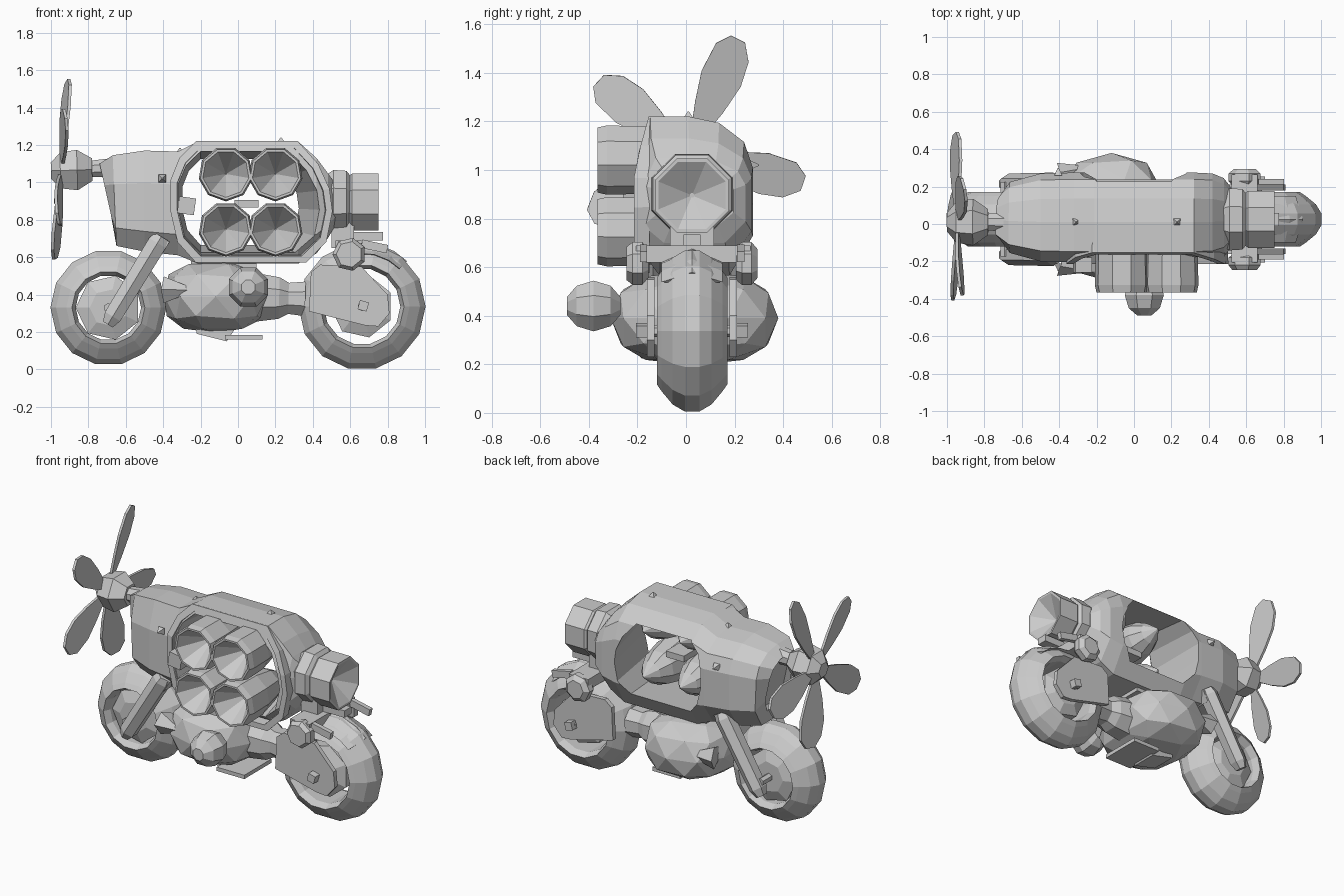
import bpy, bmesh, math
from math import sin, cos, pi, radians
from mathutils import Vector, Matrix

if "Cube" in bpy.data.objects:
    bpy.data.objects.remove(bpy.data.objects["Cube"], do_unlink=True)

grey = bpy.data.materials.new("plain grey")
grey.use_nodes = True
grey.diffuse_color = (0.6, 0.6, 0.6, 1)
grey.node_tree.nodes["Principled BSDF"].inputs["Base Color"].default_value = (0.6, 0.6, 0.6, 1)
MID = 0.025  # side to side middle of the machine


def finish(name, bm):
    bmesh.ops.recalc_face_normals(bm, faces=bm.faces)
    me = bpy.data.meshes.new(name)
    bm.to_mesh(me)
    bm.free()
    me.materials.append(grey)
    ob = bpy.data.objects.new(name, me)
    bpy.context.collection.objects.link(ob)
    return ob


def loft(name, rings, closed=False, inset=0):
    """Skin a list of equal-length rings of points."""
    bm = bmesh.new()
    vs = [[bm.verts.new(p) for p in r] for r in rings]
    n = len(vs[0])
    pairs = list(zip(vs, vs[1:])) + ([(vs[-1], vs[0])] if closed else [])
    for a, b in pairs:
        for i in range(n):
            j = (i + 1) % n
            bm.faces.new((a[i], a[j], b[j], b[i]))
    if not closed:
        first = bm.faces.new(vs[0])
        bm.faces.new(vs[-1])
        if inset:
            bmesh.ops.recalc_face_normals(bm, faces=bm.faces)
            bmesh.ops.inset_individual(bm, faces=[first], thickness=inset, depth=-inset)
    return finish(name, bm)


def spin(name, profile, origin, axis, sides=8, turn=0.5):
    """Turned part: profile of (distance along axis, radius)."""
    q = Vector((0, 0, 1)).rotation_difference(Vector(axis).normalized())
    rings = []
    for d, r in profile:
        ang = [(i + turn) * 2 * pi / sides for i in range(sides)]
        rings.append([Vector(origin) + q @ Vector((r * cos(a), r * sin(a), d)) for a in ang])
    return loft(name, rings)


def box(name, lo, hi, tilt=0):
    bm = bmesh.new()
    bmesh.ops.create_cube(bm, size=1)
    lo, hi = Vector(lo), Vector(hi)
    bm.transform(Matrix.Translation((lo + hi) / 2) @ Matrix.Rotation(radians(tilt), 4, 'Y')
                 @ Matrix.Diagonal((*(hi - lo), 1)))
    return finish(name, bm)


def slab(name, outline, y0, y1):
    return loft(name, [[(x, y, z) for x, z in outline] for y in (y0, y1)])


def blob(name, centre, size, fullness):
    """Faceted ball; fullness below 1 makes it boxier."""
    bm = bmesh.new()
    bmesh.ops.create_icosphere(bm, subdivisions=2, radius=1)
    for v in bm.verts:
        v.co = [math.copysign(abs(c) ** fullness, c) for c in v.co]
    bm.transform(Matrix.Translation(centre) @ Matrix.Diagonal((*size, 1)))
    return finish(name, bm)


def both(fn, name):
    """Make a part on the right (-1) and left (1) sides."""
    for side, word in ((-1, "right"), (1, "left")):
        fn(word + "_" + name, side)


# Fuselage: bottom x, top x, bottom z, top z, half width
section = [(-.76, 1), (-.1, 1), (.42, .96), (.85, .84), (1, .68), (1, .25),
           (.6, 0), (-.6, 0), (-1, .2), (-1, .68)]
stations = [(-.66, -.74, .74, 1.1, .12), (-.65, -.67, .66, 1.145, .19), (-.5, -.5, .63, 1.17, .235),
            (-.32, -.32, .61, 1.165, .24), (-.21, -.21, .565, 1.22, .24), (.32, .32, .565, 1.22, .24),
            (.42, .42, .62, 1.13, .235), (.48, .48, .7, 1.05, .21), (.52, .52, .77, .99, .16)]
rings = [[(xb + (xt - xb) * v, MID + .01 + u * w, zb + (zt - zb) * v) for u, v in section]
         for xb, xt, zb, zt, w in stations]
body = loft("fuselage", rings, inset=.025)

# Engine bay: opening through the fuselage, narrower on the left side
mouth = [(-.2, 1.19), (.3, 1.19), (.4, 1.08), (.455, .96), (.47, .85), (.44, .7), (.34, .6),
         (-.2, .6), (-.29, .7), (-.325, .85), (-.325, 1.0), (-.28, 1.11)]


def scaled(pts, cx, k, kz):
    return [(cx + (x - cx) * k, .89 + (z - .89) * kz) for x, z in pts]


cutter = loft("bay_cutter", [[(x, y, z) for x, z in scaled(mouth, -.2, k, kz)]
                             for y, k, kz in ((-.4, 1.02, 1), (.4, .74, .72))])
cut = body.modifiers.new("bay", 'BOOLEAN')
cut.operation, cut.object, cut.solver = 'DIFFERENCE', cutter, 'EXACT'
bpy.context.view_layer.objects.active = body
bpy.ops.object.modifier_apply(modifier=cut.name)
bpy.data.objects.remove(cutter, do_unlink=True)

# Raised rim around the right opening, leaning in with the fuselage wall
rim = [[(x, y + max(0, z - 1) * .28, z) for x, z in scaled(mouth, .08, k, kz)]
       for y, k, kz in ((-.215, 1.09, 1.1), (-.215, 1, .98), (-.15, .98, .96), (-.15, 1.08, 1.08))]
loft("bay_rim", rim, closed=True)

# Four open cylinders, hollow at the front and pointed at the back
for row, z in (("upper", 1.045), ("lower", .75)):
    for col, x in (("front", -.065), ("rear", .2)):
        spin(row + "_" + col + "_cylinder",
             [(.2, .004), (0, .125), (0, .138), (.04, .147), (.2, .143), (.36, .11), (.44, .07), (.52, .004)],
             (x, -.365, z), (0, 1, 0), 9, .25)
box("cylinder_bridge", (-.02, -.15, .865), (.11, .05, .905))
box("bay_latch", (-.32, -.26, .83), (-.23, -.18, .92), 8)

# Tail: flared collar and hollow lamp barrel
spin("tail_collar", [(0, .15), (.04, .18), (.11, .175), (.15, .12)], (.47, MID, .9), (1, 0, 0))
spin("tail_lamp", [(0, .14), (.03, .165), (.17, .165), (.17, .15), (.08, .01)],
     (.58, MID, .895), (1, 0, 0))

# Propeller of five pitched blades, with its axis tipped slightly
PC = Vector((-.9, .01, 1.065))
spin("propeller_shaft", [(0, .04), (.3, .06)], PC, (1, 0, .06))
spin("propeller_hub", [(-.1, .05), (-.05, .11), (.04, .125), (.12, .07)], PC, (1, 0, .03), 6)
blade = [(.06, -.02), (.2, -.065), (.32, -.09), (.42, -.08), (.485, -.035),
         (.49, .03), (.44, .075), (.32, .085), (.2, .06), (.06, .02)]
for n, (angle, size) in enumerate(((67, 1.06), (141, .98), (213, .98), (284, 1), (346, 1))):
    m = (Matrix.Translation(PC + Vector((-.045, 0, 0))) @ Matrix.Rotation(radians(4), 4, 'Y')
         @ Matrix.Rotation(radians(angle), 4, 'X'))
    loft("propeller_blade_%d" % (n + 1),
         [[m @ Vector((t + w * .22, r * size, w)) for r, w in blade] for t in (-.008, .008)])

# Wheels: rounded tyres that are widest near the hub
tread = [(0, .03), (.03, .08), (.085, .125), (.115, .145), (.135, .1), (.135, -.1),
         (.115, -.145), (.085, -.125), (.03, -.08), (0, -.03)]


def wheel(name, x, z, radius, hub):
    steps = [i * 2 * pi / 14 for i in range(14)]
    loft(name + "_tyre", [[(x + (radius - d) * cos(a), MID + y, z + (radius - d) * sin(a))
                           for d, y in tread] for a in steps], closed=True)
    spin(name + "_hub", [(-.11, .1), (-.08, hub), (.08, hub), (.11, .1)], (x, MID, z), (0, 1, 0), 7)
    spin(name + "_axle", [(-.2, .025), (.2, .025)], (x, MID, z), (0, 1, 0), 6)


wheel("front_wheel", -.693, .33, .31, .175)
wheel("rear_wheel", .663, .337, .34, .17)


# Front fork legs, slanting down to the front axle
def fork(name, s):
    spin(name, [(0, .045), (.04, .06), (.5, .055), (.55, .035)],
         (-.41, MID + s * .19, .71), (-.28, 0, -.46), 6)


both(fork, "fork_leg")
box("fork_bridge", (-.47, MID - .21, .63), (-.38, MID + .21, .71), 30)

# Rear side plates, axle nuts and shock mounts
plate = [(.38, .31), (.39, .52), (.44, .56), (.66, .55), (.8, .4), (.81, .3), (.75, .23), (.68, .235)]


def rear_side(word, s):
    slab(word + "_plate", plate, MID + s * .155, MID + s * .185)
    a, b = sorted((MID + s * .17, MID + s * .23))
    box(word + "_nut", (.645, a, .315), (.695, b, .365), 15)
    spin(word + "_mount", [(-.045, .07), (-.02, .09), (.02, .09), (.045, .06)],
         (.595, MID + s * .225, .615), (0, 1, 0), 7)
    box(word + "_tail_bracket", (.66, MID + s * .2 - .015, .635), (.8, MID + s * .2 + .015, .68), 12)


both(rear_side, "rear")
box("tail_crossbar", (.52, MID - .23, .62), (.66, MID + .24, .69))
box("tail_block", (.6, MID - .035, .69), (.775, MID + .035, .735))
box("tail_post", (.5, MID - .09, .65), (.62, MID + .09, .8))
mud = [[(.663 + r * cos(a), MID + y, .337 + r * sin(a))
        for r, y in ((.285, -.125), (.342, 0), (.285, .125), (.27, 0))]
       for a in (radians(d) for d in (45, 60, 77, 95))]
loft("rear_mudguard", mud)

# Belly tank with its round side canister, swing arm and skid
blob("belly_tank", (-.12, MID + .01, .39), (.285, .345, .195), .78)
spin("side_canister", [(-.11, .04), (-.07, .09), (0, .113), (.07, .09), (.11, .04)],
     (.055, -.38, .44), (0, 1, 0))
spin("swing_arm", [(0, .14), (.12, .12), (.17, .09), (.26, .1)], (.1, MID, .385), (1, 0, -.03))
box("belly_saddle", (-.25, -.1, .54), (.1, .15, .58))
slab("skid_block", [(-.23, .24), (-.22, .19), (-.06, .15), (0, .24)], -.06, .11)
box("skid_plate", (-.07, -.12, .16), (.13, .16, .185))


# Foot pegs and nose studs
def pegs(word, s):
    spin(word + "_peg", [(0, .075), (.16, .008)], (-.39, MID + s * .23, .425), (1, s * .3, 0), 5)
    spin(word + "_nose_stud", [(0, .03), (.04, .004)], (-.405, MID + s * .235, 1.02), (0, s, 0), 4)


both(pegs, "side")
for word, x, z in (("rear", .23, 1.215), ("front", -.31, 1.16)):
    spin(word + "_top_stud", [(0, .028), (.025, .004)], (x, .01, z), (0, 0, 1), 4)
